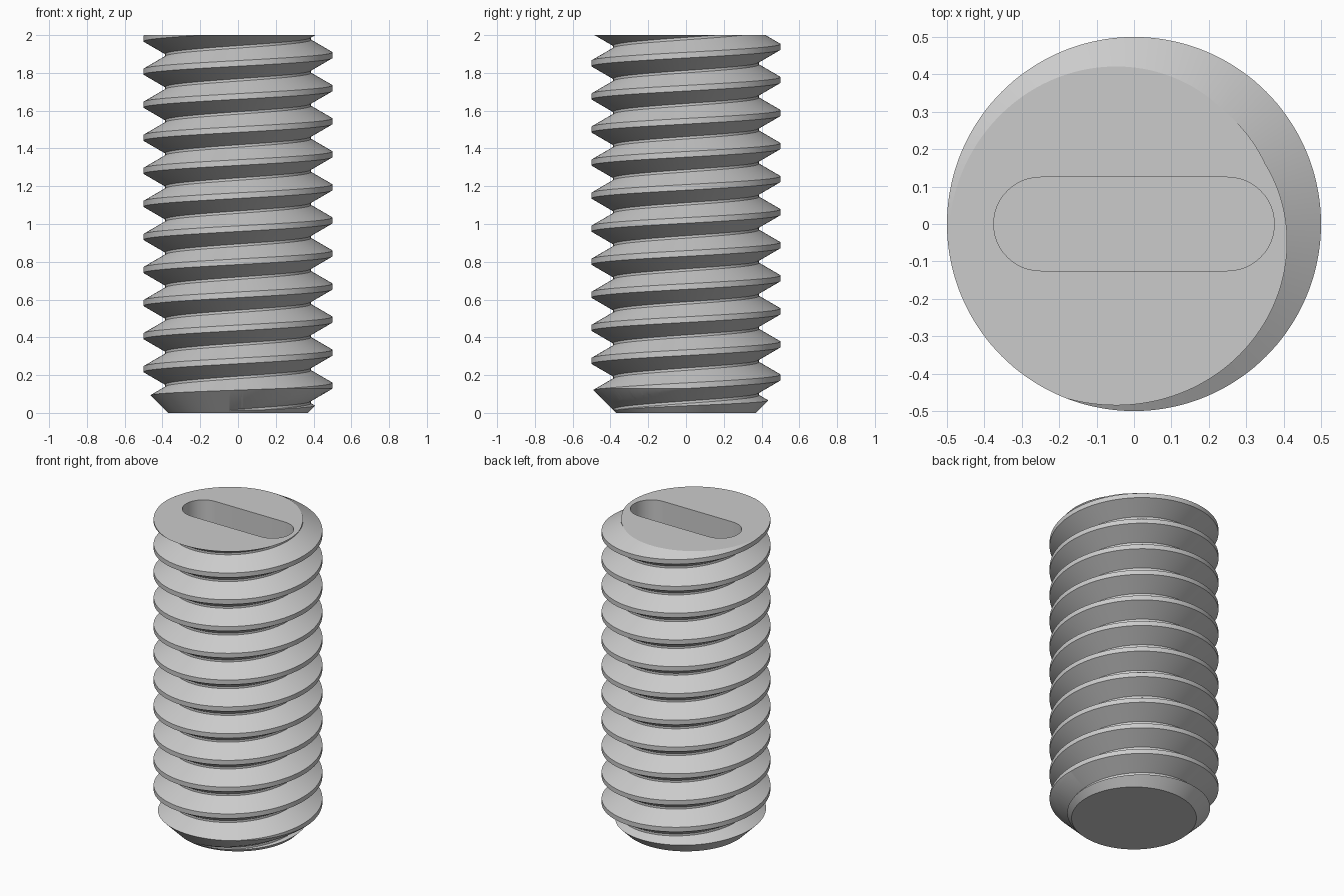
import bpy, bmesh
from math import cos, sin, pi, tau, radians

if "Cube" in bpy.data.objects:
    bpy.data.objects.remove(bpy.data.objects["Cube"], do_unlink=True)

HEIGHT, PITCH, CREST_R, ROOT_R = 2.0, 0.175, 0.5, 0.386
CREST_HALF, FLANK = 0.015, 0.066
CREST_Z = 0.144          # height of a crest on the +x side
SEGMENTS = 144

steel = bpy.data.materials.new("grey_steel")
steel.use_nodes = True
colour = (0.6, 0.6, 0.6, 1)
steel.diffuse_color = colour
steel.node_tree.nodes["Principled BSDF"].inputs["Base Color"].default_value = colour


def make_object(name, bm):
    bmesh.ops.recalc_face_normals(bm, faces=bm.faces)
    mesh = bpy.data.meshes.new(name)
    bm.to_mesh(mesh)
    bm.free()
    mesh.materials.append(steel)
    obj = bpy.data.objects.new(name, mesh)
    bpy.context.collection.objects.link(obj)
    return obj


def stack_rings(name, rings):
    """Closed solid from a stack of outlines with equal point counts."""
    bm = bmesh.new()
    loops = [[bm.verts.new(p) for p in ring] for ring in rings]
    n = len(loops[0])
    for a, b in zip(loops, loops[1:]):
        for i in range(n):
            bm.faces.new((a[i], a[(i + 1) % n], b[(i + 1) % n], b[i]))
    bm.faces.new(loops[0])
    bm.faces.new(loops[-1])
    return make_object(name, bm)


# Threaded shaft: one thread section swept as a right-handed helix
section = [(CREST_R, -CREST_HALF), (CREST_R, CREST_HALF),
           (ROOT_R, CREST_HALF + FLANK), (ROOT_R, PITCH - CREST_HALF - FLANK)]
bm = bmesh.new()
columns = []
for j in range(SEGMENTS):
    a = tau * j / SEGMENTS
    columns.append([bm.verts.new((r * cos(a), r * sin(a),
                                  CREST_Z + z + PITCH * (turn + j / SEGMENTS)))
                    for turn in range(-4, 14) for r, z in section])
for j in range(SEGMENTS):
    last = j == SEGMENTS - 1
    here = columns[j]
    after = columns[0][len(section):] if last else columns[j + 1]
    for m in range(len(after) - 1):
        bm.faces.new((here[m], after[m], after[m + 1], here[m + 1]))
for z, side in ((-0.1, -1), (HEIGHT + 0.1, 1)):
    bmesh.ops.bisect_plane(bm, geom=bm.verts[:] + bm.edges[:] + bm.faces[:],
                           plane_co=(0, 0, z), plane_no=(0, 0, side), clear_outer=True)
bmesh.ops.holes_fill(bm, edges=[e for e in bm.edges if e.is_boundary], sides=0)
screw = make_object("threaded_shaft", bm)

# Blank that trims the ends and forms the bottom chamfer
blank = stack_rings("chamfer_blank", [
    [(r * cos(tau * i / SEGMENTS), r * sin(tau * i / SEGMENTS), z) for i in range(SEGMENTS)]
    for r, z in ((0.37, 0), (0.6, 0.23), (0.6, HEIGHT))])

# Round-ended driver slot
capsule = []
for centre, start in ((0.25, -pi / 2), (-0.25, pi / 2)):
    for i in range(25):
        a = start + pi * i / 24
        capsule.append((centre + 0.125 * cos(a), 0.125 * sin(a)))
slot = stack_rings("slot_cutter", [[(x, y, z) for x, y in capsule]
                                   for z in (HEIGHT - 0.25, HEIGHT + 0.2)])

bpy.ops.object.select_all(action='DESELECT')
bpy.context.view_layer.objects.active = screw
screw.select_set(True)
for cutter, operation in ((blank, 'INTERSECT'), (slot, 'DIFFERENCE')):
    mod = screw.modifiers.new(cutter.name, 'BOOLEAN')
    mod.object, mod.operation, mod.solver = cutter, operation, 'EXACT'
    bpy.ops.object.modifier_apply(modifier=mod.name)
    bpy.data.objects.remove(cutter, do_unlink=True)
bpy.ops.object.shade_smooth_by_angle(angle=radians(25))
